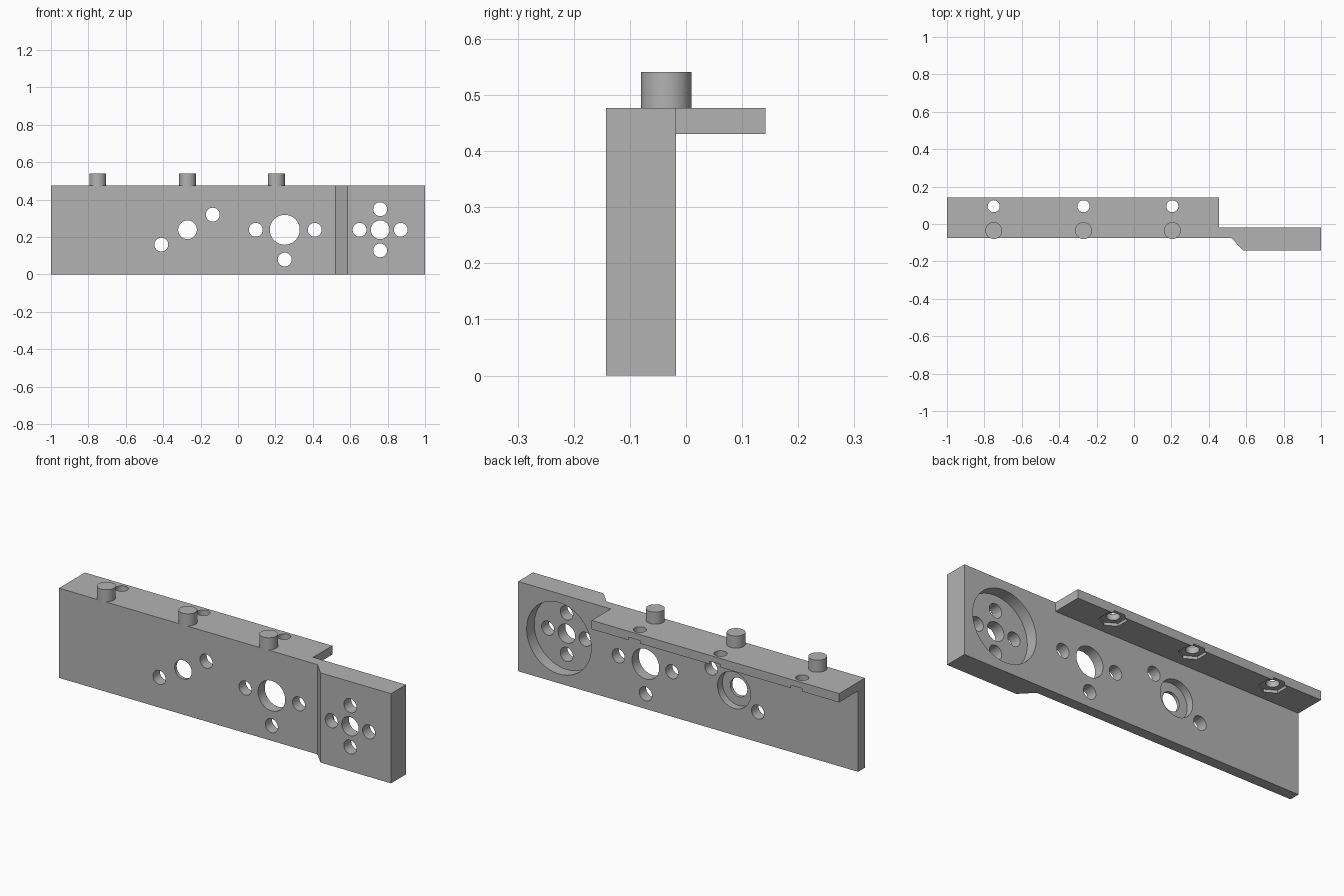
import bpy, bmesh, math
from mathutils import Matrix, Vector

default = bpy.data.objects.get("Cube")
if default:
    bpy.data.objects.remove(default, do_unlink=True)

grey = bpy.data.materials.new("machined grey")
grey.use_nodes = True
colour = (0.45, 0.45, 0.45, 1)
grey.diffuse_color = colour
grey.node_tree.nodes["Principled BSDF"].inputs["Base Color"].default_value = colour

HEIGHT, LEDGE_Z, BACK = 0.477, 0.43, -0.018
MID = 0.239


def finish(name, bm):
    bmesh.ops.recalc_face_normals(bm, faces=bm.faces[:])
    mesh = bpy.data.meshes.new(name)
    bm.to_mesh(mesh)
    bm.free()
    mesh.materials.append(grey)
    obj = bpy.data.objects.new(name, mesh)
    bpy.context.collection.objects.link(obj)
    return obj


def cylinder(bm, centre, radius, length, along_y=False, sides=48):
    turn = Matrix.Rotation(math.pi / 2, 4, "X") if along_y else Matrix.Identity(4)
    if sides == 6:
        turn = Matrix.Rotation(math.pi / 2, 4, "Z")
        # point one corner of the hexagon straight back
        turn = Matrix.Identity(4) if HEX_POINTS_BACK else turn
    bmesh.ops.create_cone(bm, cap_ends=True, segments=sides, radius1=radius, radius2=radius,
                          depth=length, matrix=Matrix.Translation(centre) @ turn)


HEX_POINTS_BACK = True  # a generated cone starts its ring on the y axis


def smooth(obj):
    bpy.ops.object.select_all(action="DESELECT")
    obj.select_set(True)
    bpy.context.view_layer.objects.active = obj
    bpy.ops.object.shade_smooth_by_angle(angle=math.radians(30))


# Stepped plate: plan outline raised in two layers
outline = [(-1, -0.075), (0.52, -0.075), (0.585, -0.143), (1, -0.143),
           (1, BACK), (0.455, BACK), (-1, BACK)]
bm = bmesh.new()
layers = [[bm.verts.new((x, y, z)) for x, y in outline] for z in (0, LEDGE_Z, HEIGHT)]
bm.faces.new(layers[0])
bm.faces.new(layers[2])
count = len(outline)
for low, high in zip(layers, layers[1:]):
    for i in range(count):
        j = (i + 1) % count
        face = bm.faces.new((low[i], low[j], high[j], high[i]))
        if low is layers[1] and i == count - 2:
            ledge_root = face
bmesh.ops.recalc_face_normals(bm, faces=bm.faces[:])

# Rear ledge pulled out of the upper layer
grown = bmesh.ops.extrude_face_region(bm, geom=[ledge_root])["geom"]
bmesh.ops.translate(bm, vec=Vector((0, 0.16, 0)),
                    verts=[g for g in grown if isinstance(g, bmesh.types.BMVert)])
if ledge_root.is_valid:
    bmesh.ops.delete(bm, geom=[ledge_root], context="FACES_ONLY")
bmesh.ops.dissolve_limit(bm, angle_limit=0.01, verts=bm.verts[:], edges=bm.edges[:])
bracket = finish("bracket_body", bm)

peg_x = (-0.75, -0.27, 0.205)
cutters = []

# Holes through the plate
bm = bmesh.new()
holes = [(-0.41, 0.16, 0.037), (-0.135, 0.32, 0.037), (-0.27, MID, 0.05),
         (0.25, MID, 0.08), (0.095, MID, 0.037), (0.41, MID, 0.037), (0.25, 0.08, 0.037),
         (0.76, MID, 0.05)]
holes += [(0.76 + dx, MID + dz, 0.037) for dx, dz in ((0.11, 0), (-0.11, 0), (0, 0.11), (0, -0.11))]
for x, z, r in holes:
    cylinder(bm, (x, -0.08, z), r, 0.3, True)
cutters.append(finish("plate_hole_cutter", bm))

# Round recesses in the rear face
bm = bmesh.new()
for x, r, depth in ((0.76, 0.19, 0.064), (-0.27, 0.097, 0.04)):
    cylinder(bm, (x, BACK, MID), r, 2 * depth, True, 64)
cutters.append(finish("recess_cutter", bm))

# Bolt holes and hexagonal nut pockets in the ledge
for name, r, z, length, sides in (("bolt_hole_cutter", 0.032, 0.45, 0.2, 32),
                                  ("nut_pocket_cutter", 0.066, LEDGE_Z, 0.03, 6)):
    bm = bmesh.new()
    for x in peg_x:
        cylinder(bm, (x, 0.095, z), r, length, False, sides)
    cutters.append(finish(name, bm))

bpy.context.view_layer.objects.active = bracket
for cutter in cutters:
    cutter.hide_render = True
    mod = bracket.modifiers.new(cutter.name, "BOOLEAN")
    mod.operation, mod.solver, mod.object = "DIFFERENCE", "EXACT", cutter
    bpy.ops.object.modifier_apply(modifier=mod.name)
    bpy.data.objects.remove(cutter, do_unlink=True)
smooth(bracket)

# Locating pegs on the top edge
for i, x in enumerate(peg_x):
    bm = bmesh.new()
    cylinder(bm, (x, -0.035, 0.505), 0.045, 0.072)
    smooth(finish(f"locating_peg_{i + 1}", bm))
